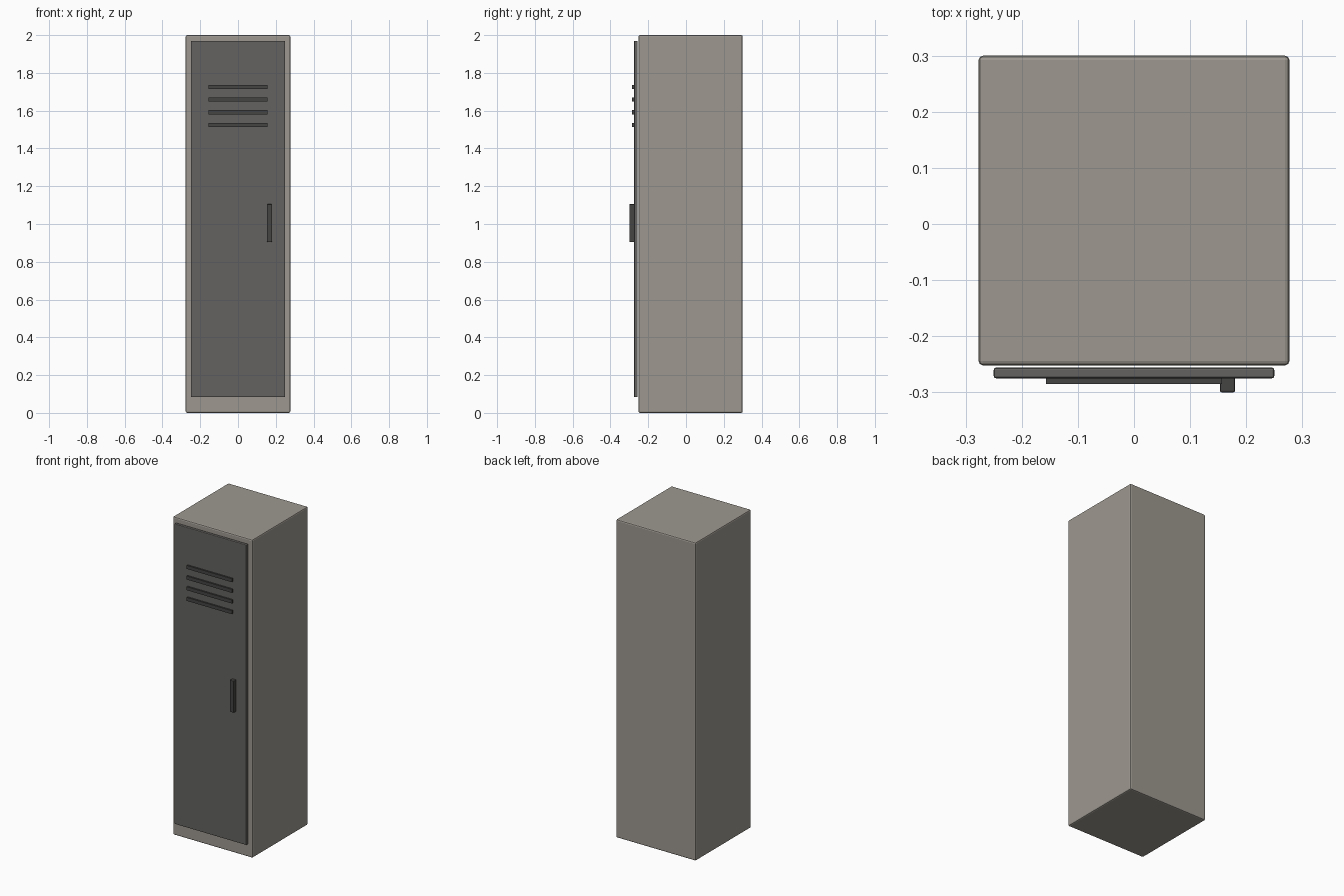
import bpy
import bmesh
from mathutils import Vector

cube = bpy.data.objects.get("Cube")
if cube:
    bpy.data.objects.remove(cube, do_unlink=True)


def material(name, colour):
    mat = bpy.data.materials.new(name)
    mat.use_nodes = True
    mat.diffuse_color = (*colour, 1)
    mat.node_tree.nodes["Principled BSDF"].inputs["Base Color"].default_value = (*colour, 1)
    return mat


def box(name, low, high, mat, bevel=0.0, segments=2):
    """Box between two corners, with optional rounded edges."""
    low, high = Vector(low), Vector(high)
    bm = bmesh.new()
    bmesh.ops.create_cube(bm, size=1)
    bmesh.ops.scale(bm, vec=high - low, verts=bm.verts)
    mesh = bpy.data.meshes.new(name)
    bm.to_mesh(mesh)
    bm.free()
    mesh.materials.append(mat)
    obj = bpy.data.objects.new(name, mesh)
    obj.location = (low + high) / 2
    bpy.context.collection.objects.link(obj)
    if bevel:
        mod = obj.modifiers.new("rounded_edges", "BEVEL")
        mod.width = bevel
        mod.segments = segments
    return obj


body_grey = material("warm_grey_metal", (0.34, 0.315, 0.28))
door_grey = material("dark_grey_metal", (0.127, 0.124, 0.119))
trim_grey = material("charcoal_metal", (0.06, 0.058, 0.056))

# Cabinet and door
box("cabinet", (-0.277, -0.252, 0), (0.277, 0.3, 2), body_grey, 0.008)
box("door", (-0.25, -0.275, 0.083), (0.25, -0.256, 1.97), door_grey, 0.004)

# Vent slats
for i in range(4):
    z = 1.525 + i * 0.067
    box(f"vent_slat_{i + 1}", (-0.157, -0.285, z - 0.011), (0.157, -0.273, z + 0.011), trim_grey)

# Handle
box("handle", (0.153, -0.3, 0.905), (0.18, -0.273, 1.105), trim_grey, 0.003)
